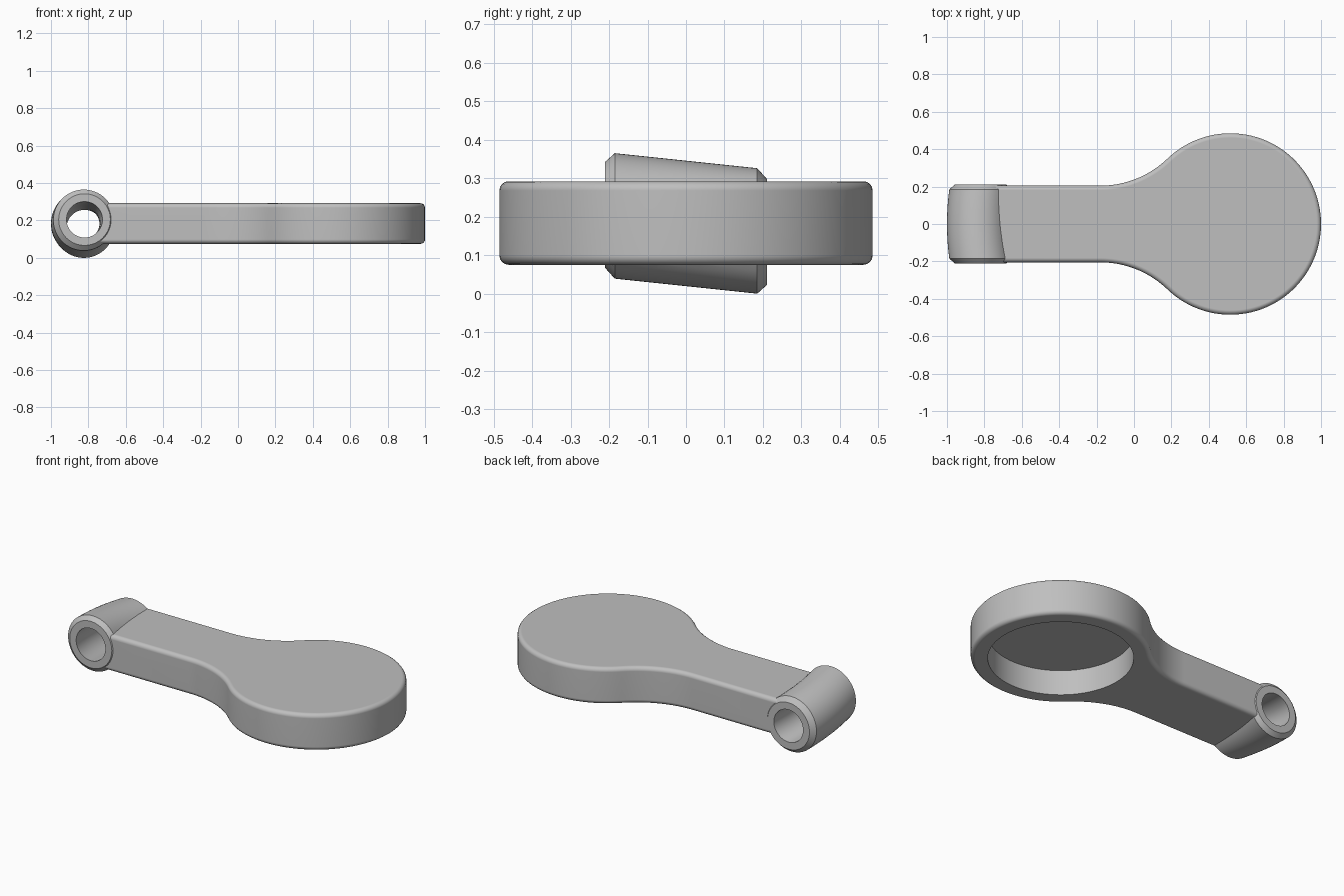
import bpy, bmesh, math
from mathutils import Vector

cube = bpy.data.objects.get("Cube")
if cube:
    bpy.data.objects.remove(cube, do_unlink=True)

# Key dimensions
HEAD_X, HEAD_R = 0.515, 0.485
ARM_W, ARM_X = 0.205, -0.80
Z0, Z1 = 0.075, 0.292
FILLET_X = -0.18
SWEEP_R = 1.352

grey = bpy.data.materials.new("plain_grey")
grey.use_nodes = True
colour = (0.52, 0.52, 0.52, 1)
grey.diffuse_color = colour
grey.node_tree.nodes["Principled BSDF"].inputs["Base Color"].default_value = colour


def make_object(name, bm):
    bmesh.ops.recalc_face_normals(bm, faces=bm.faces)
    mesh = bpy.data.meshes.new(name)
    bm.to_mesh(mesh)
    bm.free()
    mesh.materials.append(grey)
    obj = bpy.data.objects.new(name, mesh)
    bpy.context.collection.objects.link(obj)
    return obj


def arc(cx, cy, r, a0, a1, n):
    return [(cx + r * math.cos(a0 + (a1 - a0) * i / n),
             cy + r * math.sin(a0 + (a1 - a0) * i / n)) for i in range(n + 1)]


def prism(name, outline, z0, z1, bevel=0):
    bm = bmesh.new()
    base = bm.faces.new([bm.verts.new((x, y, z0)) for x, y in outline])
    top = bmesh.ops.extrude_face_region(bm, geom=[base], use_keep_orig=True)
    verts = [v for v in top["geom"] if isinstance(v, bmesh.types.BMVert)]
    bmesh.ops.translate(bm, verts=verts, vec=(0, 0, z1 - z0))
    if bevel:
        rims = [e for e in bm.edges if abs(e.verts[0].co.z - e.verts[1].co.z) < 1e-5]
        bmesh.ops.bevel(bm, geom=rims, offset=bevel, segments=4, profile=0.5,
                        affect='EDGES', clamp_overlap=True)
    return make_object(name, bm)


def swept_tube(name, stations, sides=64):
    """Sloping tube bent around the head centre; stations are (y, radius)."""
    bm = bmesh.new()
    rings = []
    for y, r in stations:
        cx = HEAD_X - math.sqrt(SWEEP_R ** 2 - y * y)
        cz = 0.1825 - 0.1054 * y
        rings.append([bm.verts.new((px, y, pz)) for px, pz in
                      arc(cx, cz, r, 0, math.tau, sides)[:-1]])
    for a, b in zip(rings, rings[1:]):
        for i in range(sides):
            j = (i + 1) % sides
            bm.faces.new((a[i], a[j], b[j], b[i]))
    bm.faces.new(rings[0])
    bm.faces.new(rings[-1])
    return make_object(name, bm)


def combine(target, tool, operation):
    tool.hide_render = True
    mod = target.modifiers.new(operation, 'BOOLEAN')
    mod.operation, mod.solver, mod.object = operation, 'EXACT', tool
    bpy.context.view_layer.objects.active = target
    bpy.ops.object.modifier_apply(modifier=mod.name)
    bpy.data.objects.remove(tool, do_unlink=True)


# Paddle outline: round head, tangent fillet, straight arm, mirrored in y
dx = HEAD_X - FILLET_X
fillet_r = (dx ** 2 + ARM_W ** 2 - HEAD_R ** 2) / (2 * (HEAD_R - ARM_W))
fillet_y = ARM_W + fillet_r
meet = Vector((-dx, fillet_y)).angle_signed(Vector((1, 0)))
meet = abs(meet)
half = arc(HEAD_X, 0, HEAD_R, 0, meet, 40)
half += arc(FILLET_X, fillet_y, fillet_r, meet - math.pi, -math.pi / 2, 18)[1:]
half.append((ARM_X, ARM_W))
outline = half + [(x, -y) for x, y in reversed(half[1:])]
body = prism("lever_body", outline, Z0, Z1, bevel=0.024)

# Hinge barrel with chamfered ends
END, FLAT, R = 0.21, 0.185, 0.163
middle = [(-FLAT + 2 * FLAT * i / 10, R) for i in range(11)]
barrel = swept_tube("hinge_barrel", [(-END, 0.138)] + middle + [(END, 0.138)])
combine(body, barrel, 'UNION')

# Pin hole through the barrel
bore = swept_tube("pin_hole_cutter", [(-0.26 + 0.052 * i, 0.096) for i in range(11)])
combine(body, bore, 'DIFFERENCE')

# Round pocket under the head
pocket = prism("pocket_cutter", arc(HEAD_X, 0, 0.393, 0, math.tau, 80)[:-1],
               Z0 - 0.1, Z0 + 0.15)
combine(body, pocket, 'DIFFERENCE')

# Smooth shading with crisp edges
bpy.ops.object.select_all(action='DESELECT')
body.select_set(True)
bpy.context.view_layer.objects.active = body
bpy.ops.object.shade_smooth_by_angle(angle=math.radians(30))
weighted = body.modifiers.new("weighted_normals", 'WEIGHTED_NORMAL')
weighted.keep_sharp = True
